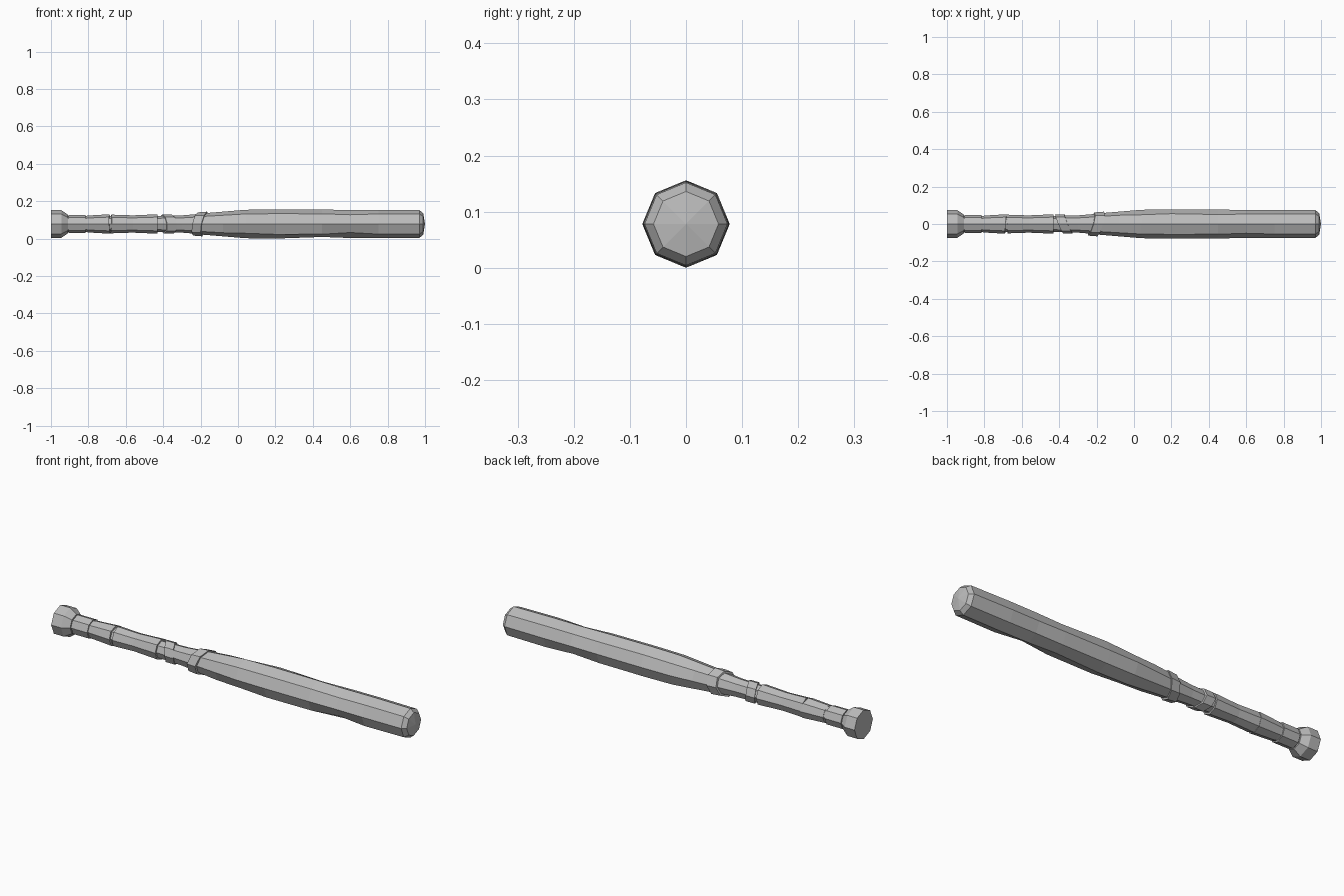
import bpy, bmesh, math

if "Cube" in bpy.data.objects:
    bpy.data.objects.remove(bpy.data.objects["Cube"], do_unlink=True)

SIDES = 8
AXIS_Z = 0.078

grey = bpy.data.materials.new("plain grey")
grey.use_nodes = True
GREY = (0.5, 0.5, 0.5, 1)
grey.diffuse_color = GREY
grey.node_tree.nodes["Principled BSDF"].inputs["Base Color"].default_value = GREY


def lathe(name, profile, tilt_y=0.0, tilt_z=0.0, dents=(), pole=None):
    """Eight-sided faceted loft along x; dents are (ring, side, radius scale)."""
    scale = {(ring, side): s for ring, side, s in dents}
    bm = bmesh.new()
    rings = []
    for i, (x, r) in enumerate(profile):
        ring = []
        for k in range(SIDES):
            a = k * math.tau / SIDES
            rr = r * scale.get((i, k), 1.0)
            y, z = rr * math.cos(a), rr * math.sin(a)
            ring.append(bm.verts.new((x + tilt_y * y + tilt_z * z, y, z + AXIS_Z)))
        rings.append(ring)
    for a, b in zip(rings, rings[1:]):
        for k in range(SIDES):
            n = (k + 1) % SIDES
            bm.faces.new((a[k], a[n], b[n], b[k]))
    bm.faces.new(rings[0])
    if pole is None:
        bm.faces.new(rings[-1])
    else:
        tip = bm.verts.new((pole, 0, AXIS_Z))
        last = rings[-1]
        for k in range(SIDES):
            bm.faces.new((last[k], last[(k + 1) % SIDES], tip))
    bmesh.ops.recalc_face_normals(bm, faces=bm.faces)
    mesh = bpy.data.meshes.new(name)
    bm.to_mesh(mesh)
    bm.free()
    mesh.materials.append(grey)
    obj = bpy.data.objects.new(name, mesh)
    bpy.context.collection.objects.link(obj)
    return obj


# Knob at the end of the handle
lathe("knob", [(-1.0, 0.074), (-0.945, 0.074), (-0.91, 0.05)])

# Core of the handle
lathe("handle", [(-0.93, 0.043), (-0.43, 0.043), (-0.3, 0.046), (-0.18, 0.056)])

# Overlapping tape wraps on the grip: start, end, radii and lean
wraps = [(-0.905, -0.815, 0.049, 0.049, 0.0),
         (-0.805, -0.685, 0.045, 0.052, 0.08),
         (-0.68, -0.56, 0.050, 0.046, -0.1),
         (-0.565, -0.43, 0.046, 0.052, 0.0)]
for i, (x0, x1, r0, r1, lean) in enumerate(wraps):
    mid = (x0 + x1) / 2
    lathe(f"grip_wrap_{i + 1}", [(x0, r0), (mid, (r0 + r1) / 2), (x1, r1)],
          tilt_y=lean, tilt_z=-lean / 2)

# Slanted bands
lathe("grip_band", [(-0.4, 0.052), (-0.35, 0.052)], tilt_y=-0.42, tilt_z=-0.1)
lathe("barrel_band", [(-0.228, 0.062), (-0.178, 0.066)], tilt_y=0.27, tilt_z=0.2)

# Barrel with worn dents and a domed tip
lathe("barrel",
      [(-0.2, 0.056), (-0.08, 0.066), (0.04, 0.076), (0.2, 0.078), (0.45, 0.077),
       (0.6, 0.075), (0.75, 0.076), (0.97, 0.074), (0.99, 0.058)],
      dents=[(2, 5, 0.92), (4, 6, 0.9), (5, 3, 0.93), (5, 5, 0.86),
             (2, 1, 0.92), (4, 1, 0.93), (5, 7, 0.93)],
      pole=1.0)
